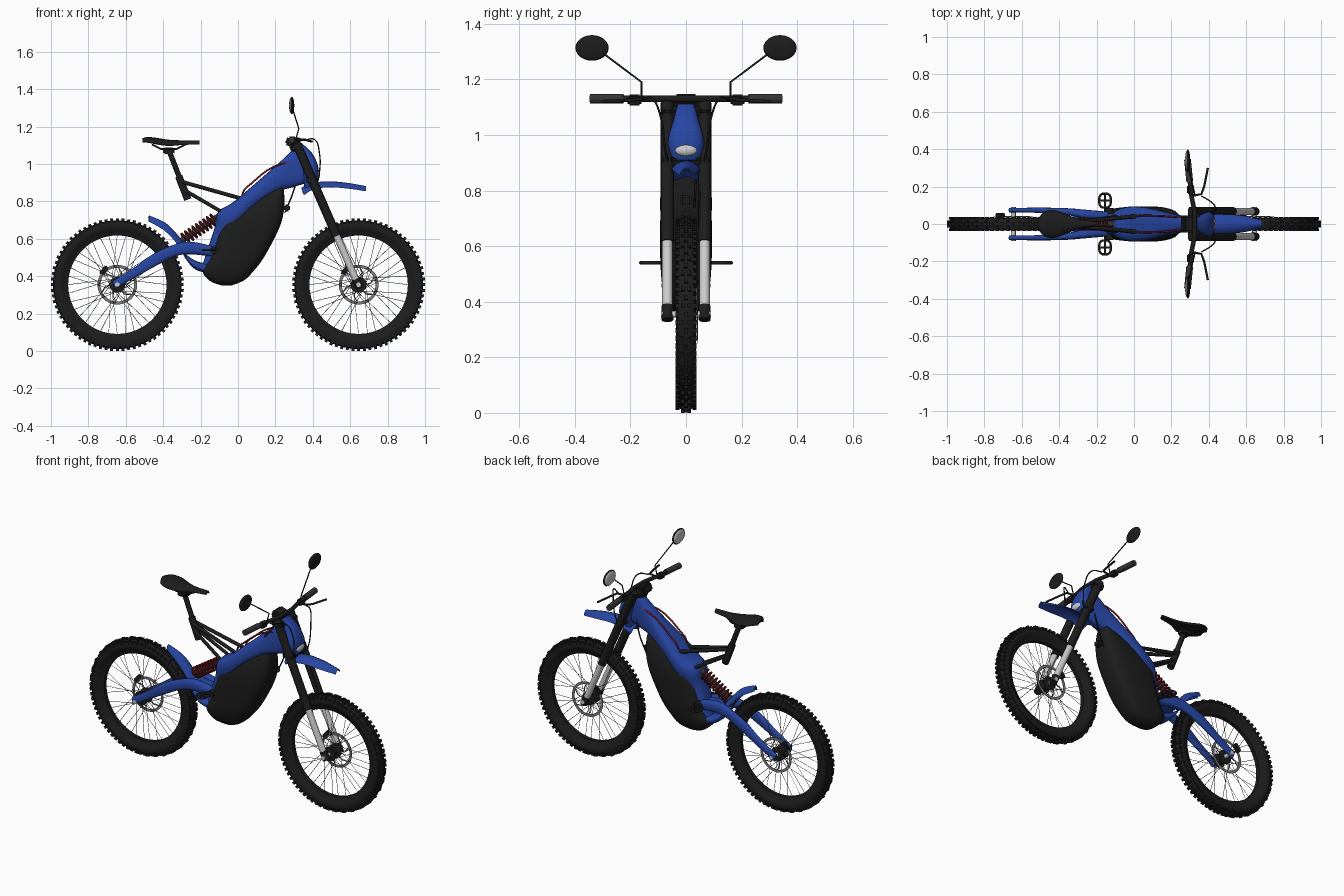
import bpy, bmesh
from math import sin, cos, pi, copysign
from mathutils import Matrix, Vector


def mat(name, *c):
    m = bpy.data.materials.new(name)
    m.diffuse_color = (*c, 1)
    return m


BLUE = mat("blue_paint", 0.02, 0.06, 0.36)
BLACK = mat("black", 0.012, 0.012, 0.012)
DARK = mat("dark_grey", 0.035, 0.035, 0.035)
RED = mat("red", 0.2, 0.01, 0.015)
STEEL = mat("steel", 0.2, 0.2, 0.2)
SILVER = mat("silver", 0.55, 0.55, 0.55)
WHITE = mat("lens", 0.8, 0.8, 0.78)


def finish(ob, material, mirror=False):
    ob.data.materials.clear()
    ob.data.materials.append(material)
    if mirror:
        m = ob.modifiers.new("mirror", 'MIRROR')
        m.use_axis = (False, True, False)
        m.use_mirror_merge = False
    return ob


def from_bm(name, bm, material, mirror=False):
    bmesh.ops.recalc_face_normals(bm, faces=bm.faces)
    me = bpy.data.meshes.new(name)
    bm.to_mesh(me)
    bm.free()
    ob = bpy.data.objects.new(name, me)
    bpy.context.collection.objects.link(ob)
    return finish(ob, material, mirror)


def tube(name, paths, r, material, mirror=False, smooth=False, cyclic=False, res=3):
    """Round tubes along one or more point paths."""
    cu = bpy.data.curves.new(name, 'CURVE')
    cu.dimensions, cu.bevel_depth, cu.bevel_resolution = '3D', r, res
    cu.use_fill_caps = True
    for pts in paths:
        sp = cu.splines.new('BEZIER' if smooth else 'POLY')
        store = sp.bezier_points if smooth else sp.points
        store.add(len(pts) - 1)
        for q, p in zip(store, pts):
            if smooth:
                q.co = p
                q.handle_left_type = q.handle_right_type = 'AUTO'
            else:
                q.co = (*p, 1)
        sp.use_cyclic_u = cyclic
    ob = bpy.data.objects.new(name, cu)
    bpy.context.collection.objects.link(ob)
    bpy.ops.object.select_all(action='DESELECT')
    ob.select_set(True)
    bpy.context.view_layer.objects.active = ob
    bpy.ops.object.convert(target='MESH')
    return finish(bpy.context.view_layer.objects.active, material, mirror)


def loft(name, secs, material, mirror=False, power=0.8, arch=0.0, n=24, sub=5):
    """Skin rounded sections (x1, z1, x2, z2, half_width[, y_centre])."""
    S = [Vector(s if len(s) == 6 else (*s, 0)) for s in secs]
    fine = []
    for i in range(len(S) - 1):
        a, b, c, d = S[max(i - 1, 0)], S[i], S[i + 1], S[min(i + 2, len(S) - 1)]
        for k in range(sub):
            t = k / sub
            fine.append(0.5 * (2 * b + (c - a) * t + (2 * a - 5 * b + 4 * c - d) * t**2
                               + (3 * b - a - 3 * c + d) * t**3))
    fine.append(S[-1])
    bm = bmesh.new()
    rings = []
    for x1, z1, x2, z2, w, yc in fine:
        ring = []
        for k in range(n):
            u, v = [copysign(abs(f) ** power, f) for f in (cos(2 * pi * k / n), sin(2 * pi * k / n))]
            ring.append(bm.verts.new(((x1 + x2) / 2 + (x1 - x2) / 2 * v, yc + w * u,
                                      (z1 + z2) / 2 + (z1 - z2) / 2 * v - arch * u * u)))
        rings.append(ring)
    for a, b in zip(rings, rings[1:]):
        for k in range(n):
            bm.faces.new((a[k], a[k - 1], b[k - 1], b[k]))
    bm.faces.new(rings[0])
    bm.faces.new(rings[-1])
    return from_bm(name, bm, material, mirror)


def lathe(name, prof, centre, material, n=72):
    """Spin a closed (radius, y) profile about the y axis."""
    bm = bmesh.new()
    R = [[bm.verts.new((centre[0] + r * cos(2 * pi * k / n), centre[1] + y, centre[2] + r * sin(2 * pi * k / n)))
          for r, y in prof] for k in range(n)]
    for k in range(n):
        for j in range(len(prof)):
            bm.faces.new((R[k - 1][j - 1], R[k - 1][j], R[k][j], R[k][j - 1]))
    return from_bm(name, bm, material)


def box(name, c, size, material, tilt=0, mirror=False):
    bm = bmesh.new()
    bmesh.ops.create_cube(bm, size=1, matrix=Matrix.Translation(c) @ Matrix.Rotation(tilt, 4, 'Y')
                          @ Matrix.Diagonal((*size, 1)))
    bmesh.ops.bevel(bm, geom=bm.edges[:], offset=min(size) * 0.2, segments=2, affect='EDGES')
    return from_bm(name, bm, material, mirror)


def ball(name, c, size, material, mirror=False):
    bm = bmesh.new()
    bmesh.ops.create_uvsphere(bm, u_segments=24, v_segments=12, radius=1,
                              matrix=Matrix.Translation(c) @ Matrix.Diagonal((*size, 1)))
    return from_bm(name, bm, material, mirror)


# Wheels: tyre, knobs, rim, spokes, hub, brake disc
for tag, cx in (("rear", -0.645), ("front", 0.645)):
    C = (cx, 0, 0.355)
    P = lambda r, a, y: (cx + r * cos(a), y, 0.355 + r * sin(a))
    lathe(tag + "_tyre", [(0.283, -0.02), (0.30, -0.033), (0.322, -0.036), (0.337, -0.029), (0.344, -0.013),
                          (0.344, 0.013), (0.337, 0.029), (0.322, 0.036), (0.30, 0.033), (0.283, 0.02)], C, BLACK)
    bm = bmesh.new()
    for k in range(72):
        rows = ((0.347, -0.011, 0.013), (0.347, 0.011, 0.013)) if k % 2 else ((0.345, 0, 0.016),)
        for r, y, w in rows + ((0.335, -0.031, 0.014), (0.335, 0.031, 0.014)):
            bmesh.ops.create_cube(bm, size=1, matrix=Matrix.Translation(C) @ Matrix.Rotation(2 * pi * k / 72, 4, 'Y')
                                  @ Matrix.Translation((r, y, 0)) @ Matrix.Diagonal((0.018, w, 0.016, 1)))
    from_bm(tag + "_tyre_knobs", bm, BLACK)
    lathe(tag + "_rim", [(0.263, -0.012), (0.29, -0.024), (0.29, 0.024), (0.263, 0.012)], C, BLACK)
    spokes = []
    for k in range(36):
        a, side = 2 * pi * k / 36, 1 if k % 2 else -1
        spokes.append([P(0.038, a + (0.9 if k % 4 < 2 else -0.9), 0.026 * side), P(0.266, a, 0.006 * side)])
    tube(tag + "_spokes", spokes, 0.0014, STEEL, res=0)
    lathe(tag + "_hub", [(0.008, -0.034), (0.042, -0.031), (0.042, -0.024), (0.024, -0.016), (0.024, 0.016),
                         (0.042, 0.024), (0.042, 0.031), (0.008, 0.034)], C, BLACK, 32)
    lathe(tag + "_brake_disc", [(0.09, 0.039), (0.106, 0.039), (0.106, 0.042), (0.09, 0.042)], C, STEEL, 60)
    tube(tag + "_disc_arms", [[P(0.035, k * pi / 3, 0.04), P(0.065, k * pi / 3 + 0.15, 0.04),
                               P(0.093, k * pi / 3 + 0.45, 0.04)] for k in range(6)], 0.003, STEEL)
    tube(tag + "_axle", [[P(0, 0, -0.09), P(0, 0, 0.09)]], 0.013, SILVER)
    box(tag + "_caliper", (cx - 0.07, 0.047, 0.43), (0.03, 0.026, 0.055), BLACK, 0.7)

# Fork
tube("fork_stanchion", [[(0.64, 0.067, 0.36), (0.515, 0.067, 0.645)]], 0.019, SILVER, True, res=6)
tube("fork_upper", [[(0.528, 0.067, 0.615), (0.31, 0.067, 1.115)]], 0.024, BLACK, True, res=6)
tube("fork_foot", [[(0.652, 0.067, 0.335), (0.63, 0.067, 0.385)]], 0.022, BLACK, True)
box("upper_clamp", (0.32, 0, 1.085), (0.06, 0.18, 0.03), BLACK, 0.41)
box("lower_clamp", (0.393, 0, 0.91), (0.06, 0.18, 0.035), BLACK, 0.41)
tube("steering_column", [[(0.30, 0, 1.10), (0.38, 0, 0.90)]], 0.028, BLACK)

# Handlebar, grips, levers, mirrors
bar = [(0.325, 0, 1.13), (0.325, 0.06, 1.13), (0.305, 0.16, 1.13), (0.287, 0.34, 1.13)]
tube("handlebar", [bar], 0.012, BLACK, True)
tube("grip", [[(0.298, 0.225, 1.13), (0.286, 0.345, 1.13)]], 0.018, DARK, True)
box("display_unit", (0.29, 0, 1.115), (0.07, 0.09, 0.05), BLACK, 0.4)
box("switch_pod", (0.302, 0.185, 1.125), (0.035, 0.05, 0.035), BLACK, 0.3, True)
tube("lever", [[(0.31, 0.15, 1.13), (0.36, 0.16, 1.13), (0.375, 0.2, 1.125), (0.395, 0.3, 1.12)]],
     0.006, BLACK, True)
tube("mirror_stem", [[(0.31, 0.16, 1.135), (0.325, 0.16, 1.19), (0.292, 0.30, 1.295)]], 0.0035, BLACK, True)
ball("mirror_shell", (0.288, 0.338, 1.313), (0.013, 0.06, 0.046), BLACK, True)
ball("mirror_glass", (0.282, 0.338, 1.313), (0.009, 0.053, 0.04), SILVER, True)

# Blue main frame and dark battery case
loft("main_frame", [(0.305, 1.09, 0.37, 0.90, 0.032), (0.25, 1.035, 0.29, 0.875, 0.042),
                    (0.16, 0.955, 0.21, 0.85, 0.06), (0.05, 0.86, 0.10, 0.775, 0.086),
                    (-0.035, 0.79, 0.02, 0.69, 0.094), (-0.105, 0.745, -0.03, 0.63, 0.08),
                    (-0.125, 0.66, -0.05, 0.58, 0.065), (-0.155, 0.57, -0.07, 0.53, 0.058),
                    (-0.19, 0.46, -0.12, 0.42, 0.045)], BLUE, power=0.7)
loft("battery_case", [(0.22, 0.88, 0.24, 0.885, 0.035), (0.12, 0.83, 0.247, 0.84, 0.06),
                      (0.015, 0.77, 0.247, 0.77, 0.08), (-0.085, 0.70, 0.235, 0.70, 0.092),
                      (-0.115, 0.62, 0.203, 0.62, 0.094), (-0.15, 0.50, 0.138, 0.50, 0.09),
                      (-0.19, 0.43, 0.085, 0.43, 0.08), (-0.15, 0.375, 0.035, 0.38, 0.06),
                      (-0.09, 0.352, -0.03, 0.352, 0.03)], BLACK, power=0.6, n=32)
box("charge_port", (0.262, 0, 0.765), (0.03, 0.04, 0.035), BLACK)

# Headlight mask
loft("headlight_mask", [(0.305, 1.105, 0.34, 1.112, 0.03), (0.325, 1.05, 0.395, 1.06, 0.045),
                        (0.345, 0.97, 0.428, 0.99, 0.065), (0.35, 0.92, 0.43, 0.93, 0.058),
                        (0.355, 0.87, 0.41, 0.89, 0.045)], BLUE, power=0.75)
ball("headlight", (0.423, 0, 0.945), (0.016, 0.04, 0.022), WHITE)

# Fenders
loft("front_fender", [(0.34, 0.875, 0.36, 0.85, 0.04), (0.40, 0.898, 0.40, 0.88, 0.05),
                      (0.48, 0.908, 0.48, 0.895, 0.052), (0.58, 0.90, 0.58, 0.89, 0.045),
                      (0.685, 0.882, 0.683, 0.877, 0.022)], BLUE, arch=0.025)
loft("rear_fender", [(-0.475, 0.725, -0.48, 0.72, 0.014), (-0.39, 0.687, -0.405, 0.672, 0.034),
                     (-0.33, 0.63, -0.348, 0.617, 0.04), (-0.265, 0.55, -0.29, 0.54, 0.045)], BLUE, arch=0.03)

# Swingarm
loft("swingarm_side", [(-0.67, 0.375, -0.66, 0.33, 0.012, 0.074), (-0.56, 0.443, -0.55, 0.393, 0.013, 0.074),
                       (-0.46, 0.515, -0.44, 0.455, 0.016, 0.071), (-0.36, 0.562, -0.335, 0.507, 0.019, 0.065),
                       (-0.26, 0.585, -0.25, 0.517, 0.024, 0.052), (-0.13, 0.56, -0.13, 0.505, 0.025, 0.04)],
     BLUE, True)
loft("swingarm_bridge", [(-0.285, 0.575, -0.28, 0.525, 0.05), (-0.12, 0.555, -0.12, 0.505, 0.05)], BLUE)
loft("lower_cradle", [(-0.30, 0.535, -0.285, 0.50, 0.045), (-0.24, 0.49, -0.245, 0.45, 0.055),
                      (-0.18, 0.47, -0.20, 0.425, 0.055), (-0.12, 0.47, -0.12, 0.42, 0.05)], BLUE)
tube("pivot", [[(-0.13, -0.085, 0.54), (-0.13, 0.085, 0.54)]], 0.02, BLACK)

# Shock absorber
A, B = Vector((-0.295, 0, 0.595)), Vector((-0.12, 0, 0.71))
d = (B - A).normalized()
side = Vector((0, 1, 0)).cross(d)
turns = 9
coil = [A + (B - A) * (k / (turns * 14)) + 0.031 * (cos(2 * pi * k / 14) * side + sin(2 * pi * k / 14) * Vector((0, 1, 0)))
        for k in range(turns * 14 + 1)]
tube("shock_spring", [coil], 0.006, RED, res=2)
tube("shock_body", [[A - d * 0.04, B + d * 0.04]], 0.017, DARK)

# Saddle, post and subframe
loft("saddle", [(-0.512, 1.137, -0.51, 1.122, 0.028), (-0.485, 1.145, -0.485, 1.118, 0.062),
                (-0.435, 1.14, -0.435, 1.108, 0.075), (-0.37, 1.13, -0.37, 1.10, 0.056),
                (-0.30, 1.127, -0.30, 1.107, 0.028), (-0.205, 1.127, -0.208, 1.112, 0.014)], BLACK, arch=0.012)
tube("saddle_rail", [[(-0.46, 0.022, 1.105), (-0.41, 0.022, 1.08), (-0.33, 0.022, 1.08), (-0.26, 0.01, 1.115)]],
     0.005, BLACK, True)
box("saddle_clamp", (-0.37, 0, 1.07), (0.06, 0.05, 0.035), BLACK)
tube("seat_post", [[(-0.37, 0, 1.075), (-0.29, 0, 0.87)]], 0.015, BLACK)
tube("seat_tube", [[(-0.317, 0, 0.935), (-0.268, 0, 0.81)]], 0.021, BLACK)
tube("subframe_upper", [[(-0.30, 0.012, 0.905), (0.02, 0.042, 0.815)]], 0.011, BLACK, True)
tube("subframe_lower", [[(-0.285, 0.012, 0.86), (-0.08, 0.04, 0.74)]], 0.010, BLACK, True)

# Foot pegs
ring = [(-0.155 + 0.032 * copysign(abs(cos(a)) ** 0.6, cos(a)), 0.125 + 0.038 * sin(a), 0.54)
        for a in [2 * pi * k / 20 for k in range(20)]]
tube("peg_ring", [ring], 0.006, BLACK, True, cyclic=True)
tube("peg_bars", [[(-0.155, 0.04, 0.54), (-0.155, 0.162, 0.54)], [(-0.187, 0.125, 0.54), (-0.123, 0.125, 0.54)]],
     0.006, BLACK, True)

# Cables and brake lines
tube("red_cable", [[(0.02, 0.035, 0.80), (0.03, 0.045, 0.855), (0.07, 0.045, 0.895), (0.19, 0.04, 0.985),
                    (0.29, 0.03, 1.015)]], 0.005, RED, True, smooth=True)
tube("control_cable", [[(0.36, 0.15, 1.13), (0.41, 0.12, 1.13), (0.435, 0.09, 1.06), (0.435, 0.075, 0.95),
                        (0.42, 0.06, 0.88)]], 0.0035, BLACK, True, smooth=True)
tube("front_brake_line", [[(0.43, 0.055, 0.88), (0.52, 0.05, 0.66), (0.57, 0.075, 0.5), (0.58, 0.05, 0.43)]],
     0.0035, BLACK, smooth=True)
tube("rear_brake_line", [[(0.32, 0.03, 0.95), (0.295, 0.035, 0.85), (0.25, 0.03, 0.74)]], 0.004, BLACK, smooth=True)

# Smooth shading with sharp edges kept
bpy.ops.object.select_all(action='SELECT')
bpy.ops.object.shade_smooth_by_angle(angle=0.7)
